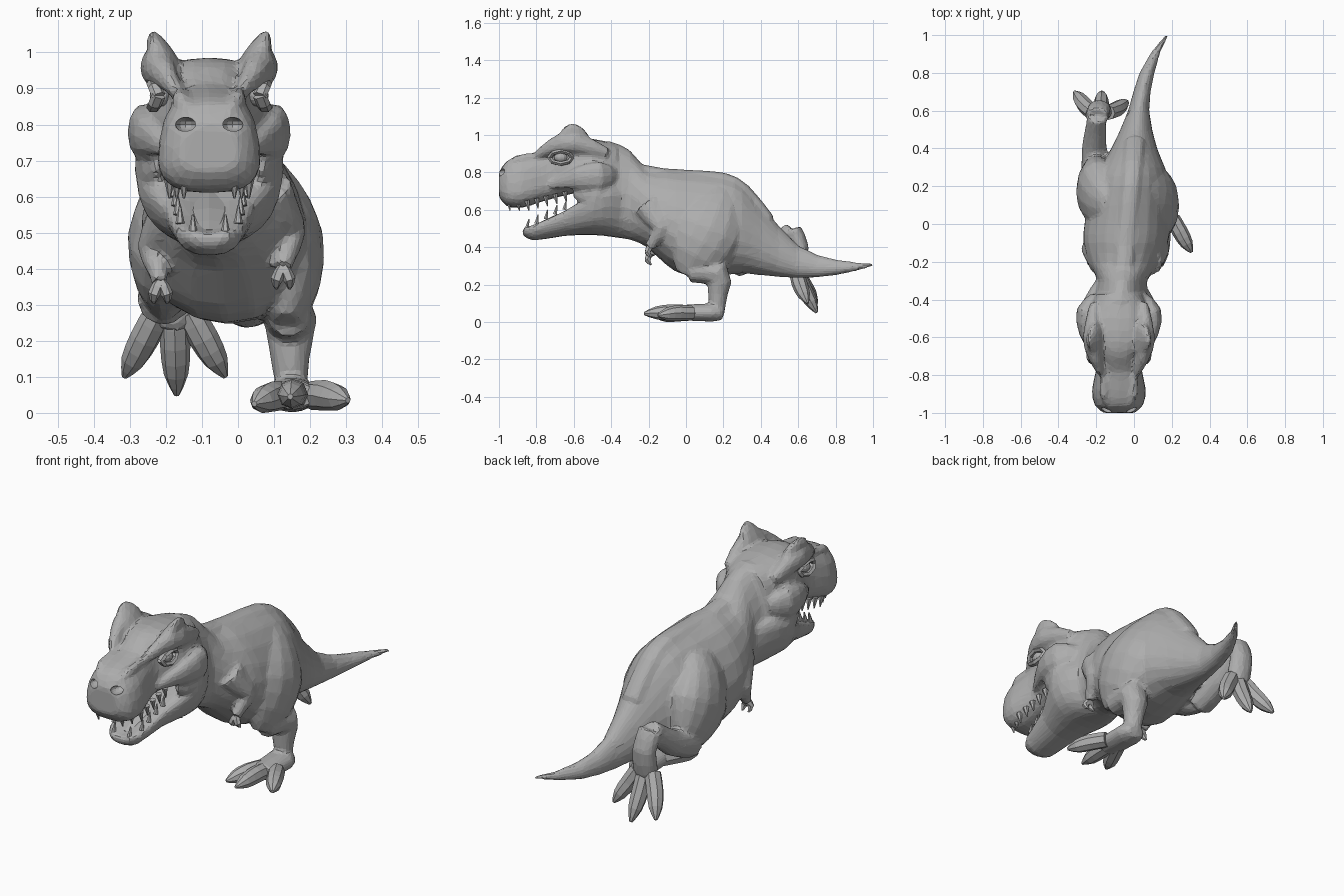
import bpy, bmesh, math
from mathutils import Vector, Matrix

if "Cube" in bpy.data.objects:
    bpy.data.objects.remove(bpy.data.objects["Cube"])

GREY = (.42, .42, .42, 1)
hide_mat = bpy.data.materials.new("grey_hide")
hide_mat.use_nodes = True
hide_mat.diffuse_color = GREY
hide_mat.node_tree.nodes["Principled BSDF"].inputs["Base Color"].default_value = GREY
HEAD_X = -.08  # centre line of the head


def finish(bm, name):
    bmesh.ops.recalc_face_normals(bm, faces=bm.faces)
    mesh = bpy.data.meshes.new(name)
    bm.to_mesh(mesh)
    bm.free()
    mesh.materials.append(hide_mat)
    obj = bpy.data.objects.new(name, mesh)
    bpy.context.collection.objects.link(obj)
    return obj


def smooth(rows, steps):
    """Pass a smooth curve through rows of numbers."""
    rows = [Vector(row) for row in rows]
    padded = [rows[0], *rows, rows[-1]]
    result = []
    for before, start, end, after in zip(padded, padded[1:], padded[2:], padded[3:]):
        leave, arrive = (end - before) / 2, (after - start) / 2
        for step in range(steps):
            t = step / steps
            ease = t * t * (3 - 2 * t)
            result.append(start.lerp(end, ease) + leave * t * (1 - t) ** 2
                          - arrive * t * t * (1 - t))
    return result + [rows[-1]]


def skin(rings, name):
    """Bridge closed rings of points and cap both ends."""
    bm = bmesh.new()
    loops = [[bm.verts.new(point) for point in ring] for ring in rings]
    count = len(loops[0])
    for a, b in zip(loops, loops[1:]):
        for i in range(count):
            j = (i + 1) % count
            bm.faces.new((a[i], a[j], b[j], b[i]))
    bm.faces.new(loops[0])
    bm.faces.new(loops[-1])
    return finish(bm, name)


def head_line(y):
    return HEAD_X


def spine_line(y):
    return HEAD_X + .09 * (y + .5) + .12 * max(0, y) ** 6


def trunk(name, stations, centre=head_line, sides=20, taper=0, power=1, dish=0):
    """Upright rings from (y, half width, top, bottom)."""
    rings = []
    for y, width, top, bottom in smooth(stations, 2):
        middle, half = (top + bottom) / 2, (top - bottom) / 2
        ring = []
        for i in range(sides):
            angle = math.tau * i / sides
            c, s = (math.copysign(abs(v) ** power, v)
                    for v in (math.cos(angle), math.sin(angle)))
            hollow = dish * max(0, s) * (1 - abs(c))
            ring.append((centre(y) + width * (1 - taper * s) * c, y,
                         middle + half * (s - hollow)))
        rings.append(ring)
    return skin(rings, name)


def limb(name, path, radii, sides=10, flat=1, steps=2):
    """Tube along a smooth path; flat scales its sideways radius."""
    points, sizes = smooth(path, steps), smooth([(r, r) for r in radii], steps)
    rings = []
    for i, (point, size) in enumerate(zip(points, sizes)):
        along = (points[min(i + 1, len(points) - 1)] - points[max(i - 1, 0)]).normalized()
        across = (Vector((1, 0, 0)) - along * along.x).normalized()
        up = along.cross(across)
        angles = [math.tau * k / sides for k in range(sides)]
        rings.append([point + size.x * (across * flat * math.cos(a) + up * math.sin(a))
                      for a in angles])
    return skin(rings, name)


def ball(name, centre, size):
    bm = bmesh.new()
    bmesh.ops.create_uvsphere(bm, u_segments=12, v_segments=8, radius=1)
    bm.transform(Matrix.Translation(centre) @ Matrix.Diagonal((*size, 1)))
    return finish(bm, name)


def fuse(name, parts):
    """Melt overlapping parts into one faceted skin."""
    bm = bmesh.new()
    for part in parts:
        bm.from_mesh(part.data)
        bpy.data.objects.remove(part)
    whole = finish(bm, name)
    remesh = whole.modifiers.new("melt", 'REMESH')
    remesh.mode, remesh.voxel_size = 'VOXEL', .012
    soften = whole.modifiers.new("soften", 'SMOOTH')
    soften.factor, soften.iterations = .5, 4
    facet = whole.modifiers.new("facet", 'DECIMATE')
    facet.ratio = .14
    return whole


def toes(prefix, root, tips, arch):
    """Three thick toes, each ending in a blunt claw."""
    for label, tip in zip(("right", "middle", "left"), tips):
        start, tip, arch = Vector(root), Vector(tip), Vector(arch)
        start.x += (tip.x - start.x) * .3
        limb(f"{prefix}_{label}_toe",
             [start, start.lerp(tip, .4) + arch, start.lerp(tip, .75) + arch / 2, tip],
             (.04, .042, .034, .008), sides=8)


# Trunk with neck and tail, and a low ridge along the spine
soft = [trunk("trunk", [
    (-.5, .16, .97, .48), (-.4, .15, .965, .46), (-.3, .13, .92, .44),
    (-.21, .18, .82, .4), (-.1, .22, .815, .3), (0, .225, .805, .25),
    (.2, .2, .785, .25), (.3, .17, .74, .26), (.4, .12, .63, .25),
    (.6, .055, .41, .235), (.8, .04, .335, .25), (1, .01, .315, .295)],
    spine_line, taper=.2)]
soft.append(limb("spine", [(spine_line(y), y, z) for y, z in (
    (-.42, .95), (-.24, .82), (0, .79), (.2, .775), (.32, .71), (.45, .55))],
    [.025] * 6, sides=8, flat=2))

# Upper skull and snout, lower jaw with a hollowed upper side
soft.append(trunk("skull", [
    (-1, .08, .8, .67), (-.96, .125, .86, .62), (-.88, .14, .89, .61),
    (-.78, .12, .915, .64), (-.71, .115, .96, .66), (-.63, .15, .985, .68),
    (-.5, .17, .98, .7), (-.37, .13, .95, .64)], taper=.14, power=.72))
soft.append(trunk("lower_jaw", [
    (-.875, .05, .51, .47), (-.82, .09, .535, .435), (-.65, .125, .62, .46),
    (-.5, .195, .73, .465), (-.4, .18, .78, .455), (-.3, .12, .75, .44)],
    taper=-.2, power=.8, dish=.6))
limb("tongue", [(HEAD_X, -.82, .5), (HEAD_X, -.7, .55), (HEAD_X, -.5, .62)],
     (.01, .02, .02), sides=8, flat=3)

for sign, side in ((1, "left"), (-1, "right")):
    def on_head(out, y, z):
        return Vector((HEAD_X + sign * out, y, z))

    # Brow, flaring horn, cheek flap, jaw muscle and nose ridge
    soft.append(limb("brow", [on_head(.09, -.8, .89), on_head(.125, -.71, .94),
                              on_head(.145, -.6, .96), on_head(.13, -.42, .9)],
                     (.02, .045, .06, .03), flat=.8))
    soft.append(limb("horn", [on_head(.11, -.61, .93), on_head(.13, -.61, .985),
                              on_head(.152, -.62, 1.03), on_head(.16, -.63, 1.055)],
                     (.11, .095, .06, .02), flat=.4))
    soft.append(limb("cheek", [on_head(.12, -.72, .73), on_head(.18, -.58, .77),
                               on_head(.185, -.46, .78), on_head(.13, -.38, .78)],
                     (.02, .06, .08, .04), flat=.5))
    soft.append(limb("jaw_muscle", [on_head(.14, -.6, .69), on_head(.17, -.48, .68),
                                    on_head(.11, -.34, .64)], (.03, .08, .06), flat=.5))
    soft.append(limb("nose_ridge", [on_head(.05, -.97, .83), on_head(.08, -.9, .87),
                                    on_head(.08, -.8, .89)], (.015, .024, .015), sides=8))

    # Eye inside an almond of heavy lids
    ball(side + "_eye", on_head(.135, -.67, .88), (.03, .036, .03))
    for lid, turn in (("upper", 1), ("lower", -1)):
        arc = [math.pi * k / 4 for k in range(5)]
        limb(f"{side}_{lid}_eyelid", [
            on_head(.14 + .015 * math.sin(a), -.67 - .06 * math.cos(a),
                    .88 + turn * .034 * math.sin(a)) for a in arc],
            [.013] * len(arc), sides=6, flat=1.5, steps=1)

    # Short teeth follow the lip lines
    for i in range(7):
        root = on_head(.07 + .02 * min(2, i), -.95 + .05 * i, .65 + .012 * max(0, i - 2))
        limb(f"{side}_upper_tooth_{i}", [root, root - Vector((0, -.01, .055))],
             (.016, .003), sides=6, steps=1)
    for i in range(5):
        root = on_head(.045 + .03 * min(1, i) + .006 * i, -.85 + .05 * i, .5 + .025 * i)
        limb(f"{side}_lower_tooth_{i}", [root, root + Vector((0, .01, .05))],
             (.013, .003), sides=6, steps=1)

    # Small arm with two hooked fingers; the right one hangs lower
    shoulder = Vector((-.045 + sign * .13, -.2, .6 + .02 * sign))
    elbow = shoulder + Vector((sign * .065, .07, -.12))
    wrist = shoulder + Vector((sign * .04, .005, -.22))
    soft.append(limb("arm", [shoulder, shoulder.lerp(elbow, .5), elbow,
                             elbow.lerp(wrist, .6), wrist],
                     (.08, .065, .048, .034, .03), flat=.85))
    for finger, spread in (("inner", -.018), ("outer", .018)):
        knuckle = wrist + Vector((spread, -.01, -.03))
        limb(f"{side}_{finger}_finger", [wrist, knuckle, knuckle + Vector((0, .02, -.025))],
             (.018, .017, .005), sides=6)

# Left leg, planted
knee, hock, heel = (.14, .02, .27), (.145, .17, .26), (.15, .165, .04)
soft.append(limb("left_thigh", [(.05, .2, .68), (.085, .17, .6), (.12, .12, .48),
                                (.135, .05, .35), (.135, 0, .25)],
                 (.1, .15, .19, .15, .06), sides=14, flat=.62))
soft.append(limb("left_shin", [knee, hock, (.145, .17, .15), heel],
                 (.06, .075, .055, .04)))
soft.append(limb("left_sole", [(.15, .2, .04), (.15, .14, .05), (.155, -.03, .05)],
                 (.03, .05, .042), flat=1.5))
toes("left_foot", (.16, .03, .048),
     [(.045, -.16, .025), (.145, -.225, .045), (.305, -.15, .035)], (0, 0, .006))

# Right leg, trailing behind
knee, hock, ball_of_foot = (-.205, .26, .31), (-.195, .57, .49), (-.18, .59, .28)
soft.append(limb("right_thigh", [(-.12, .08, .68), (-.165, .11, .6), (-.19, .17, .48),
                                 (-.2, .25, .37), (-.205, .31, .29)],
                 (.1, .15, .19, .14, .06), sides=14, flat=.62))
soft.append(limb("right_shin", [knee, (-.21, .42, .37), hock], (.075, .065, .05)))
soft.append(limb("right_sole", [hock, (-.185, .61, .4), ball_of_foot, (-.18, .59, .23)],
                 (.05, .048, .05, .03), flat=1.3))
toes("right_foot", ball_of_foot,
     [(-.315, .7, .1), (-.17, .7, .05), (-.035, .65, .1)], (0, -.008, 0))

# One continuous hide, with nostrils cut in
body = fuse("body", soft)
for sign in (-1, 1):
    cutter = ball("nostril_cutter", (HEAD_X + sign * .065, -.98, .8), (.03, .045, .02))
    cutter.hide_render = cutter.hide_viewport = True
    nostril = body.modifiers.new("nostril", 'BOOLEAN')
    nostril.operation = 'DIFFERENCE'
    nostril.object = cutter
